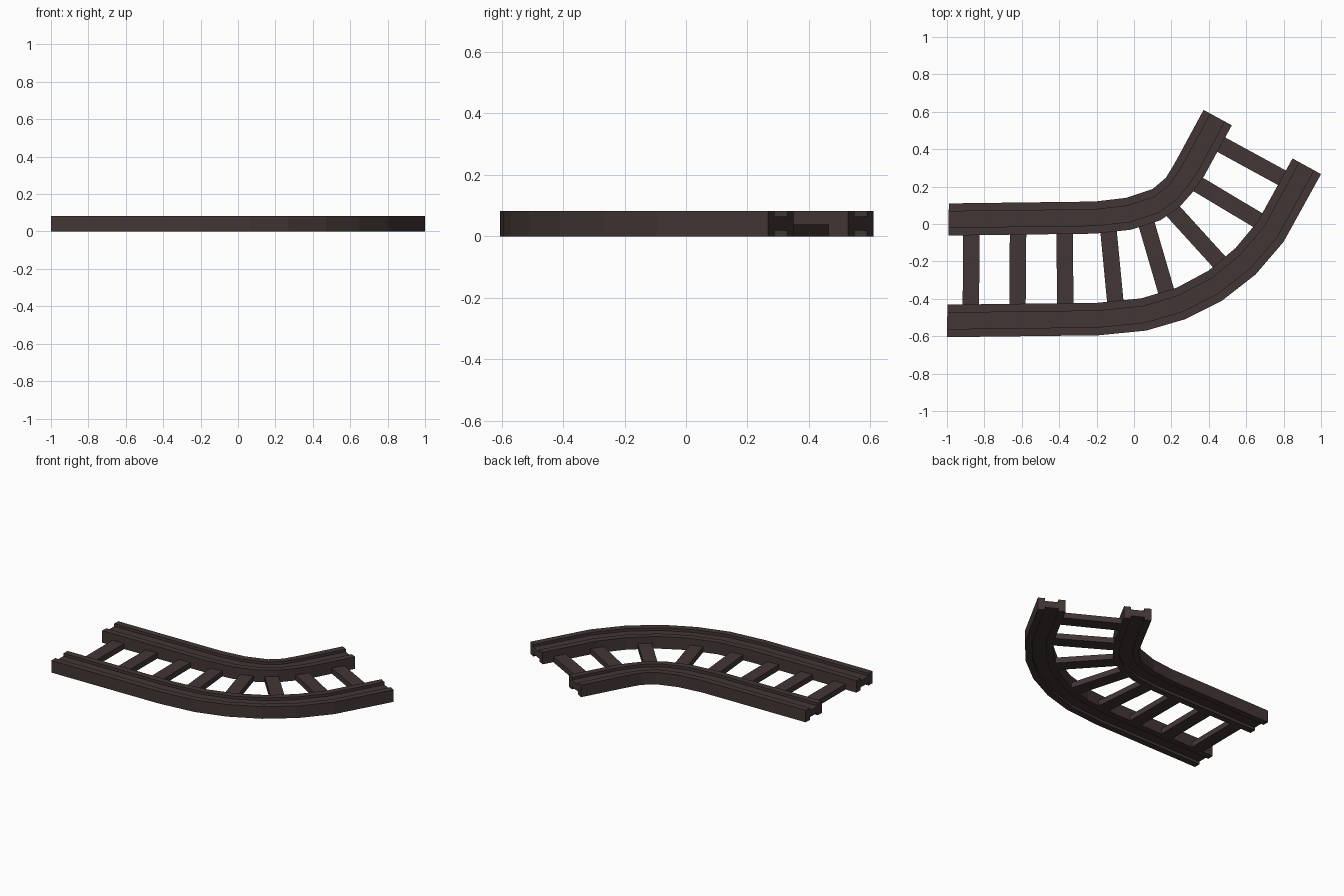
import bpy, bmesh
from mathutils import Vector

if "Cube" in bpy.data.objects:
    bpy.data.objects.remove(bpy.data.objects["Cube"])

H = 0.083          # rail height
GROOVE = 0.019     # groove depth, top and bottom
TIE_H = 0.038      # sleeper height

mat = bpy.data.materials.new("dark brown")
mat.diffuse_color = (0.055, 0.037, 0.036, 1)
mat.use_nodes = True
mat.node_tree.nodes["Principled BSDF"].inputs["Base Color"].default_value = mat.diffuse_color

# Track stations: outer edge of the bend, inner edge of the bend
STATIONS = [((-1.0, -0.605), (-0.99, 0.11)),
            ((-0.19, -0.595), (-0.21, 0.12)),
            ((0.065, -0.57), (-0.04, 0.14)),
            ((0.27, -0.51), (0.10, 0.187)),
            ((0.47, -0.41), (0.17, 0.247)),
            ((0.65, -0.27), (0.21, 0.312)),
            ((0.80, -0.095), (0.24, 0.366)),
            ((1.0, 0.267), (0.372, 0.61))]

# H-shaped rail profile: (fraction across the rail, height)
PROFILE = [(0, 0), (0.25, 0), (0.25, GROOVE), (0.75, GROOVE), (0.75, 0), (1, 0),
           (1, H), (0.75, H), (0.75, H - GROOVE), (0.25, H - GROOVE), (0.25, H), (0, H)]


def finish(name, bm):
    bmesh.ops.recalc_face_normals(bm, faces=bm.faces)
    me = bpy.data.meshes.new(name)
    bm.to_mesh(me)
    bm.free()
    me.materials.append(mat)
    bpy.context.collection.objects.link(bpy.data.objects.new(name, me))


def rail(name, t0, t1):
    """Sweep the profile along the stations between two lateral fractions."""
    bm = bmesh.new()
    rings = []
    for a, b in STATIONS:
        a, b = Vector(a), Vector(b)
        rings.append([bm.verts.new((*a.lerp(b, t0 + (t1 - t0) * u), z)) for u, z in PROFILE])
    n = len(PROFILE)
    for r, s in zip(rings, rings[1:]):
        for i in range(n):
            j = (i + 1) % n
            bm.faces.new((r[i], r[j], s[j], s[i]))
    bm.faces.new(rings[0])
    bm.faces.new(rings[-1])
    finish(name, bm)


def sleeper(name, a, b, width=0.088, overlap=0.03):
    """Flat bar between two points, its ends sunk into the rails."""
    a, b = Vector(a), Vector(b)
    d = (b - a).normalized()
    side = Vector((-d.y, d.x)) * width / 2
    a, b = a - d * overlap, b + d * overlap
    bm = bmesh.new()
    base = bm.faces.new([bm.verts.new((*p, 0)) for p in (a - side, b - side, b + side, a + side)])
    top = bmesh.ops.extrude_face_region(bm, geom=[base], use_keep_orig=True)
    bmesh.ops.translate(bm, vec=(0, 0, TIE_H),
                        verts=[v for v in top["geom"] if isinstance(v, bmesh.types.BMVert)])
    finish(name, bm)


# Rails
rail("outer_rail", 0, 0.243)
rail("inner_rail", 0.76, 1)

# Sleepers: end at the inner rail, end at the outer rail
SLEEPERS = [((-0.87, -0.06), (-0.872, -0.43)),
            ((-0.62, -0.06), (-0.623, -0.43)),
            ((-0.37, -0.06), (-0.368, -0.425)),
            ((-0.135, -0.05), (-0.10, -0.415)),
            ((0.07, -0.01), (0.172, -0.36)),
            ((0.217, 0.06), (0.467, -0.215)),
            ((0.345, 0.21), (0.663, 0.02)),
            ((0.465, 0.425), (0.795, 0.245))]
for k, (p, q) in enumerate(SLEEPERS, 1):
    sleeper(f"sleeper_{k}", p, q)
